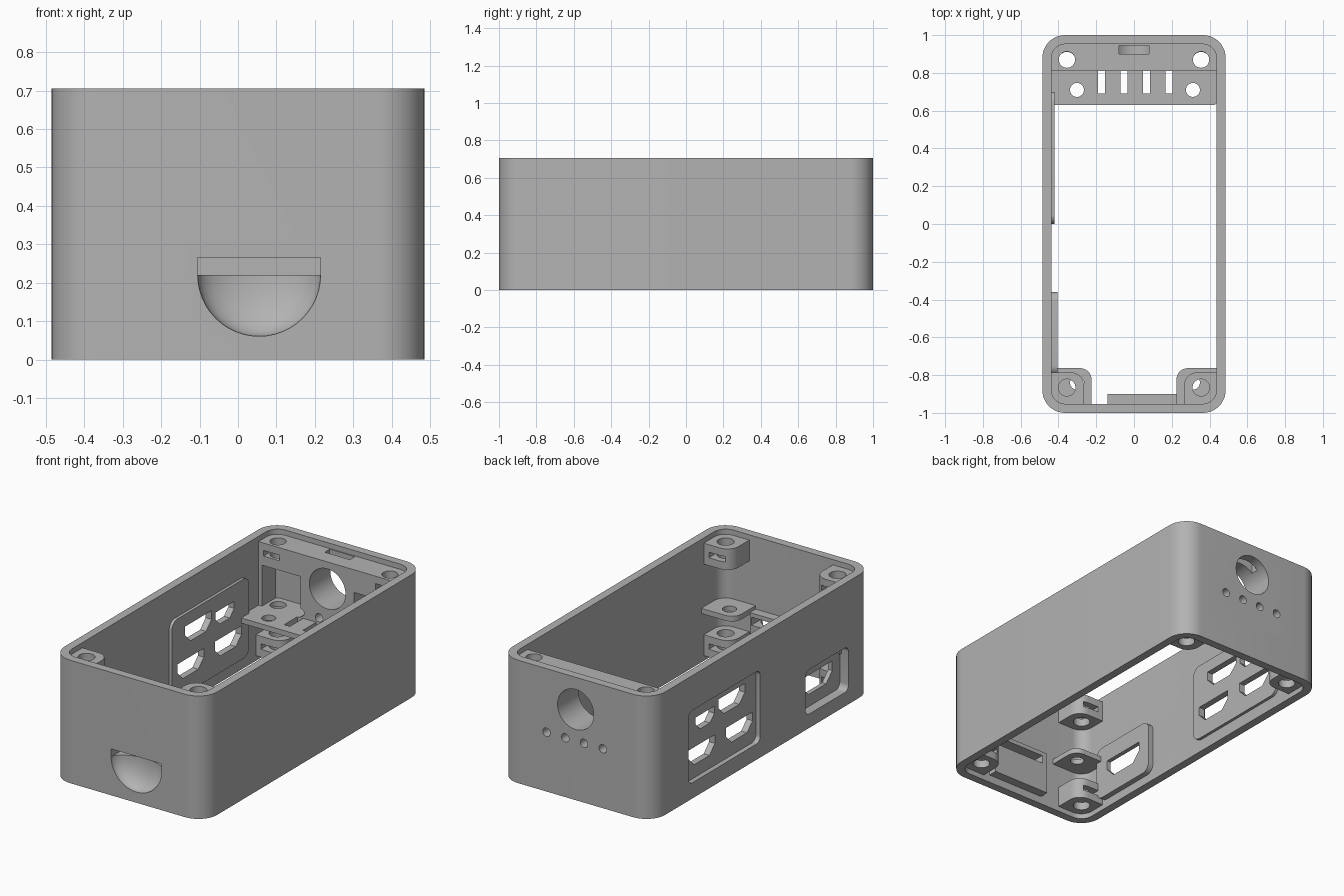
import bpy, bmesh, math
from mathutils import Vector

cube = bpy.data.objects.get("Cube")
if cube:
    bpy.data.objects.remove(cube, do_unlink=True)

mat = bpy.data.materials.new("grey plastic")
mat.use_nodes = True
GREY = (0.45, 0.45, 0.45, 1)
mat.diffuse_color = GREY
mat.node_tree.nodes["Principled BSDF"].inputs["Base Color"].default_value = GREY

parts, cutters = [], []


def finish(name, bm, cutter):
    bmesh.ops.recalc_face_normals(bm, faces=bm.faces)
    mesh = bpy.data.meshes.new(name)
    bm.to_mesh(mesh)
    bm.free()
    ob = bpy.data.objects.new(name, mesh)
    bpy.context.collection.objects.link(ob)
    if cutter:
        ob.hide_render = True
        cutters.append(ob)
    else:
        mesh.materials.append(mat)
        parts.append(ob)
    return ob


def prism(name, outline, lo, hi, axis="z", cutter=False):
    """Extrude a flat outline from lo to hi along one axis."""
    place = {"z": lambda u, v, w: (u, v, w),
             "y": lambda u, v, w: (u, w, v),
             "x": lambda u, v, w: (w, u, v)}[axis]
    bm = bmesh.new()
    face = bm.faces.new([bm.verts.new(place(u, v, lo)) for u, v in outline])
    made = bmesh.ops.extrude_face_region(bm, geom=[face])["geom"]
    move = Vector(place(0, 0, hi - lo))
    bmesh.ops.translate(bm, vec=move, verts=[g for g in made if isinstance(g, bmesh.types.BMVert)])
    return finish(name, bm, cutter)


def rect(u0, u1, v0, v1, r=0, steps=8):
    """Rectangle outline; r is one radius, or four from lower left, anticlockwise."""
    radii = r if isinstance(r, tuple) else (r,) * 4
    pts = []
    for i, (u, v, su, sv) in enumerate(((u0, v0, 1, 1), (u1, v0, -1, 1),
                                        (u1, v1, -1, -1), (u0, v1, 1, -1))):
        q = radii[i]
        if q == 0:
            pts.append((u, v))
            continue
        for k in range(steps + 1):
            a = math.pi * (1 + i / 2 + k / steps / 2)
            pts.append((u + su * q + q * math.cos(a), v + sv * q + q * math.sin(a)))
    return pts


def circle(u, v, r, n=32):
    return [(u + r * math.cos(math.tau * k / n), v + r * math.sin(math.tau * k / n))
            for k in range(n)]


def port(y, z, w, h):
    """Connector opening with two chamfered lower corners."""
    c = h * 0.5
    return [(y - w / 2 + c, z - h / 2), (y + w / 2 - c, z - h / 2), (y + w / 2, z - h / 2 + c),
            (y + w / 2, z + h / 2), (y - w / 2, z + h / 2), (y - w / 2, z - h / 2 + c)]


def cut(targets, outline, lo, hi, axis="z"):
    carve(targets, prism("cutter", outline, lo, hi, axis, True))


def carve(targets, tool):
    for ob in targets:
        mod = ob.modifiers.new("cut", "BOOLEAN")
        mod.operation, mod.solver, mod.object = "DIFFERENCE", "EXACT", tool


# Open rounded sleeve
H = 0.705
shell = prism("case_wall", rect(-0.485, 0.485, -1, 1, 0.12, 12), 0, H)
cut([shell], rect(-0.437, 0.437, -0.952, 0.952, 0.072, 12), -0.1, 0.8)

# Back shelf and the thick block above it
shelf = prism("back_shelf", rect(-0.44, 0.44, 0.63, 0.955, (0.02, 0.02, 0, 0)), 0.28, 0.31)
block = prism("back_block", rect(-0.44, 0.44, 0.81, 0.955), 0.305, 0.675)
for s in (-1, 1):
    x0, x1 = sorted((s * 0.17, s * 0.415))
    cut([block], rect(x0, x1, 0.31, 0.545), 0.7, 0.945, "y")
    cut([block], rect(s * 0.355 - 0.05, s * 0.355 + 0.05, 0.6, 0.632), 0.7, 0.92, "y")
    cut([block, shelf], circle(s * 0.355, 0.87, 0.043), 0.1, 0.8)
cut([block], rect(-0.08, 0.08, 0.9, 0.945), 0.55, 0.8)

# Large round opening, indicator holes and shelf slots
cut([shell, block], circle(0, 0.52, 0.115, 48), 0.7, 1.1, "y")
for i in range(4):
    x = -0.172 + i * 0.119
    cut([shell, block], circle(x, 0.34, 0.024, 20), 0.7, 1.1, "y")
    cut([shelf], rect(x - 0.018, x + 0.018, 0.69, 0.81), 0.2, 0.4)


# Corner screw bosses with nut slots
def corner(name, sx, sy, inner_x, inner_y, r, lo, hi):
    x0, x1 = sorted((sx * 0.44, sx * inner_x))
    y0, y1 = sorted((sy * 0.955, sy * inner_y))
    rounded = {(1, 1): 0, (-1, 1): 1, (-1, -1): 2, (1, -1): 3}[(sx, sy)]
    radii = tuple(r if k == rounded else 0 for k in range(4))
    return prism(name, rect(x0, x1, y0, y1, radii), lo, hi)


for sx, side in ((-1, "right"), (1, "left")):
    for sy, end in ((-1, "front"), (1, "back")):
        levels = [("lower", 0.03)] + ([("upper", 0.555)] if sy < 0 else [])
        for level, z in levels:
            boss = corner(f"{end}_{side}_{level}_boss", sx, sy, 0.265, 0.785, 0.07, z, z + 0.12)
            cut([boss], circle(sx * 0.355, sy * 0.866, 0.045), -0.1, 0.8)
            y0, y1 = sorted((sy * 0.7, sy * 0.915))
            cut([boss], rect(sx * 0.355 - 0.05, sx * 0.355 + 0.05, z + 0.045, z + 0.077), y0, y1, "y")
    tab = corner(f"front_{side}_tab", sx, -1, 0.225, 0.763, 0.06, 0.28, 0.31)
    cut([tab], circle(0.005 + sx * 0.307, -0.84, 0.037), 0.2, 0.4)
    cut([shelf], circle(0.005 + sx * 0.307, 0.71, 0.037), 0.2, 0.4)

# Side port panels: inner pad, outer recess and openings
pad_a = prism("rear_port_pad", rect(0, 0.7, 0.07, 0.525, 0.05), -0.445, -0.42, "x")
cut([shell], rect(0.02, 0.67, 0.09, 0.505, 0.035), -0.6, -0.457, "x")
for y, z, w, h in ((0.24, 0.405, 0.24, 0.1), (0.48, 0.39, 0.17, 0.08),
                   (0.17, 0.215, 0.24, 0.1), (0.51, 0.215, 0.24, 0.1)):
    cut([shell, pad_a], port(y, z, w, h), -0.6, -0.3, "x")

pad_b = prism("front_port_pad", rect(-0.8, -0.36, 0.05, 0.36, 0.05), -0.445, -0.405, "x")
cut([shell, pad_b], rect(-0.78, -0.39, 0.08, 0.335, 0.035), -0.6, -0.43, "x")
cut([shell, pad_b], port(-0.575, 0.205, 0.27, 0.11), -0.6, -0.3, "x")

# Front finger scoop and slot, with backing box inside
backing = prism("scoop_backing", rect(-0.14, 0.225, 0.045, 0.29), -0.965, -0.9, "y")
bm = bmesh.new()
bmesh.ops.create_uvsphere(bm, u_segments=48, v_segments=24, radius=1)
bmesh.ops.scale(bm, vec=(0.16, 0.085, 0.16), verts=bm.verts)
bmesh.ops.translate(bm, vec=(0.055, -1, 0.221), verts=bm.verts)
bmesh.ops.bisect_plane(bm, geom=bm.verts[:] + bm.edges[:] + bm.faces[:],
                       plane_co=(0, 0, 0.221), plane_no=(0, 0, 1), clear_outer=True)
bmesh.ops.holes_fill(bm, edges=[e for e in bm.edges if e.is_boundary])
carve([shell, backing], finish("scoop_cutter", bm, True))
cut([shell, backing], rect(-0.105, 0.215, 0.22, 0.266), -1.1, -0.8, "y")

# Apply the cuts, shade, and drop the cutters
for ob in parts:
    bpy.ops.object.select_all(action="DESELECT")
    bpy.context.view_layer.objects.active = ob
    ob.select_set(True)
    for mod in list(ob.modifiers):
        bpy.ops.object.modifier_apply(modifier=mod.name)
    bpy.ops.object.shade_smooth_by_angle(angle=math.radians(30))
for ob in cutters:
    bpy.data.objects.remove(ob, do_unlink=True)
